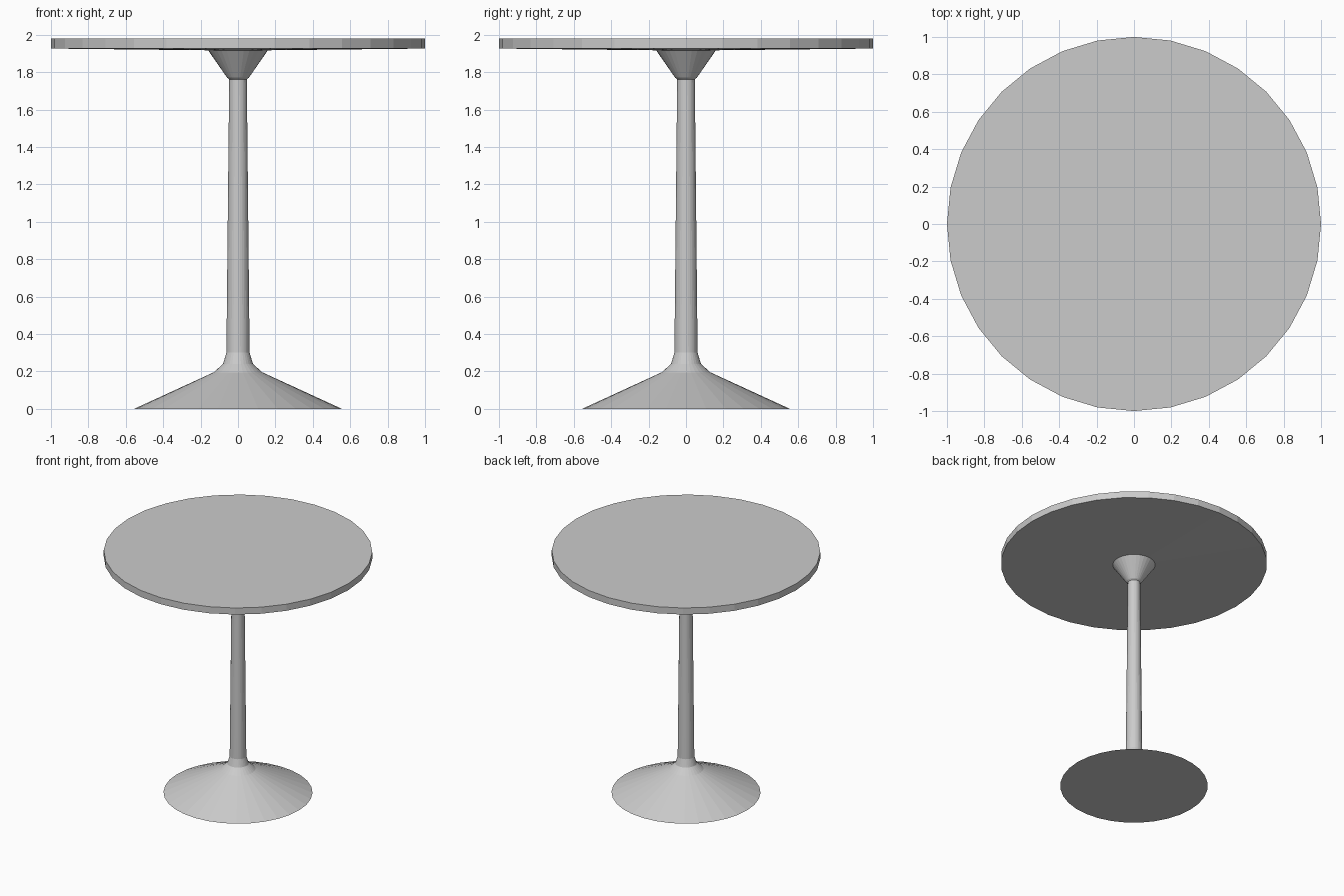
import bpy, bmesh
from math import cos, sin, tau

if "Cube" in bpy.data.objects:
    bpy.data.objects.remove(bpy.data.objects["Cube"])

SIDES = 32


def lathe(name, profile):
    """Closed solid of revolution from (radius, z) points, bottom to top."""
    bm = bmesh.new()
    rings = []
    for r, z in profile:
        if r == 0:
            rings.append([bm.verts.new((0, 0, z))] * SIDES)
        else:
            rings.append([bm.verts.new((r * cos(tau * i / SIDES), r * sin(tau * i / SIDES), z))
                          for i in range(SIDES)])
    for a, b in zip(rings, rings[1:]):
        for i in range(SIDES):
            j = (i + 1) % SIDES
            quad = list(dict.fromkeys((a[i], a[j], b[j], b[i])))
            bm.faces.new(quad)
    # flat end caps
    if profile[0][0] > 0:
        bm.faces.new(rings[0][::-1])
    if profile[-1][0] > 0:
        bm.faces.new(rings[-1])
    bmesh.ops.recalc_face_normals(bm, faces=bm.faces)
    mesh = bpy.data.meshes.new(name)
    bm.to_mesh(mesh)
    bm.free()
    obj = bpy.data.objects.new(name, mesh)
    bpy.context.collection.objects.link(obj)
    return obj


# flared foot with a small neck
lathe("base", [(0.555, 0), (0.13, 0.195), (0.08, 0.24), (0.062, 0.30)])

# slightly tapered column
lathe("stem", [(0.062, 0.30), (0.047, 1.77)])

# cone supporting the top
lathe("collar", [(0.04, 1.755), (0.058, 1.77), (0.16, 1.917)])

# round top with a shallow conical underside
lathe("table_top", [(0, 1.915), (1.0, 1.926), (1.0, 1.98)])
